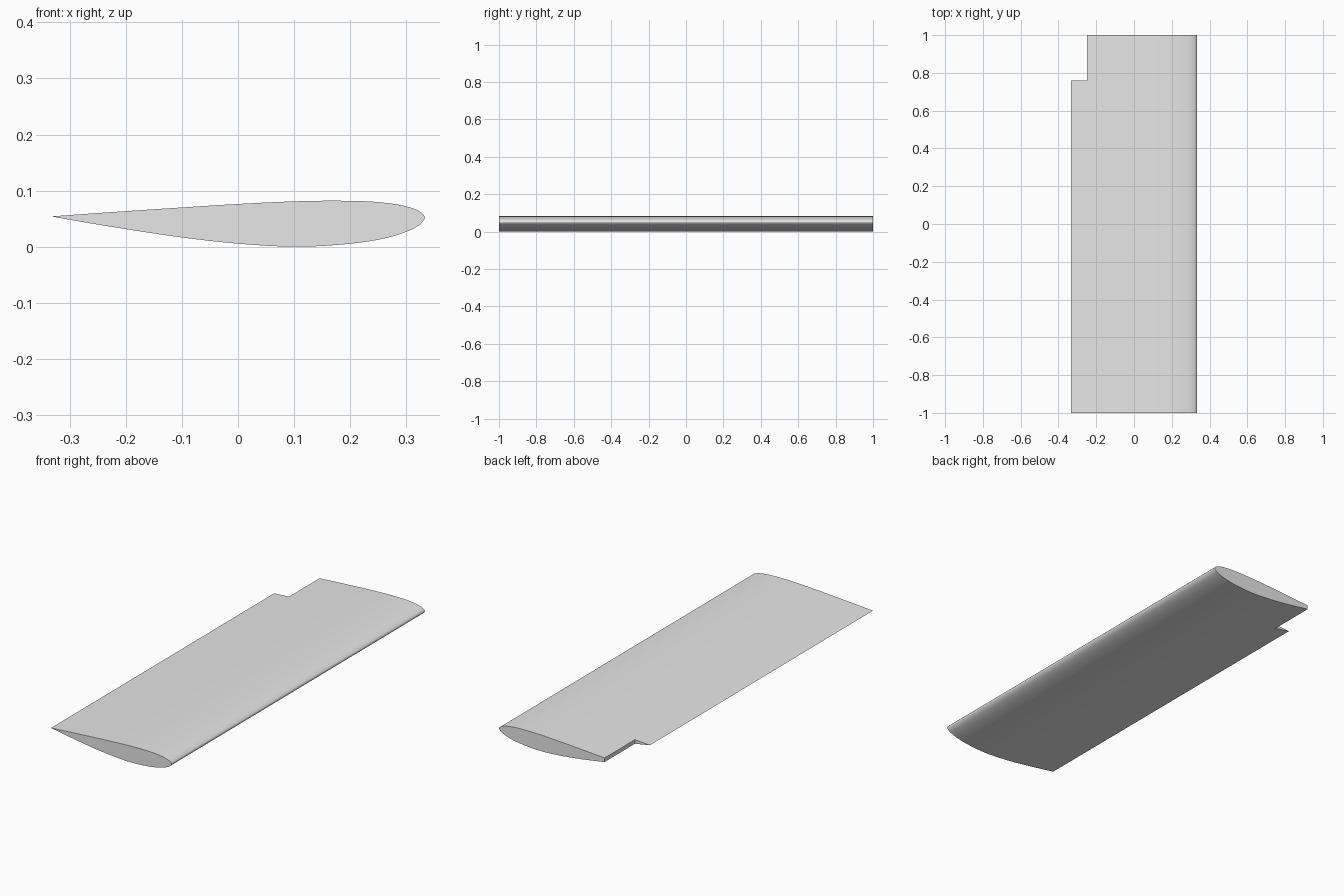
import bpy
import bmesh
from mathutils import Vector

cube = bpy.data.objects.get("Cube")
if cube:
    bpy.data.objects.remove(cube, do_unlink=True)

NOTCH_X = -0.25
FRONT, STEP, BACK = -1.0, 0.76, 1.0

# Airfoil key points (x, z): trailing edge, over the top, around the nose, back underneath
KEYS = [(-0.333, 0.054), (NOTCH_X, 0.060), (-0.1, 0.070), (0, 0.0762), (0.1, 0.0808),
        (0.18, 0.082), (0.25, 0.0795), (0.3, 0.072), (0.325, 0.062), (0.333, 0.0525),
        (0.325, 0.040), (0.3, 0.0265), (0.25, 0.0125), (0.18, 0.0035), (0.1, 0),
        (0, 0.0055), (-0.1, 0.0165), (NOTCH_X, 0.0395), (-0.333, 0.054)]


def smooth_curve(keys, steps=6):
    """Centripetal Catmull-Rom curve through the key points."""
    p = [Vector(k) for k in keys]
    p = [2 * p[0] - p[1]] + p + [2 * p[-1] - p[-2]]
    out = []
    for a, b, c, d in zip(p, p[1:], p[2:], p[3:]):
        t0 = 0
        t1 = t0 + (b - a).length ** 0.5
        t2 = t1 + (c - b).length ** 0.5
        t3 = t2 + (d - c).length ** 0.5
        for i in range(steps):
            t = t1 + (t2 - t1) * i / steps
            ab = a.lerp(b, (t - t0) / (t1 - t0))
            bc = b.lerp(c, (t - t1) / (t2 - t1))
            cd = c.lerp(d, (t - t2) / (t3 - t2))
            abc = ab.lerp(bc, (t - t0) / (t2 - t0))
            bcd = bc.lerp(cd, (t - t1) / (t3 - t1))
            out.append(abc.lerp(bcd, (t - t1) / (t2 - t1)))
    return out


STEPS = 6
profile = smooth_curve(KEYS, STEPS)
count = len(profile)
top, low = STEPS, count - STEPS          # profile points on the notch line

bm = bmesh.new()
front, step = [[bm.verts.new((p.x, y, p.y)) for p in profile] for y in (FRONT, STEP)]
back = {i: bm.verts.new((profile[i].x, BACK, profile[i].y)) for i in range(top, low + 1)}

# Skin: full chord up to the notch, shortened chord behind it
for i in range(count):
    j = (i + 1) % count
    bm.faces.new((front[i], front[j], step[j], step[i]))
    if top <= i < low:
        bm.faces.new((step[i], step[j], back[j], back[i]))

# End caps and the two notch walls
bm.faces.new(front)
bm.faces.new(list(back.values()))
bm.faces.new(step[low:] + step[:top + 1])
bm.faces.new((step[top], step[low], back[low], back[top]))
bmesh.ops.recalc_face_normals(bm, faces=bm.faces)

mesh = bpy.data.meshes.new("wing_panel")
bm.to_mesh(mesh)
bm.free()
wing = bpy.data.objects.new("wing_panel", mesh)
bpy.context.collection.objects.link(wing)

# Plain grey finish
grey = bpy.data.materials.new("light_grey")
grey.use_nodes = True
grey.diffuse_color = (0.8, 0.8, 0.8, 1)
grey.node_tree.nodes["Principled BSDF"].inputs["Base Color"].default_value = (0.8, 0.8, 0.8, 1)
mesh.materials.append(grey)

bpy.ops.object.select_all(action="DESELECT")
wing.select_set(True)
bpy.context.view_layer.objects.active = wing
bpy.ops.object.shade_smooth_by_angle(angle=0.5)
